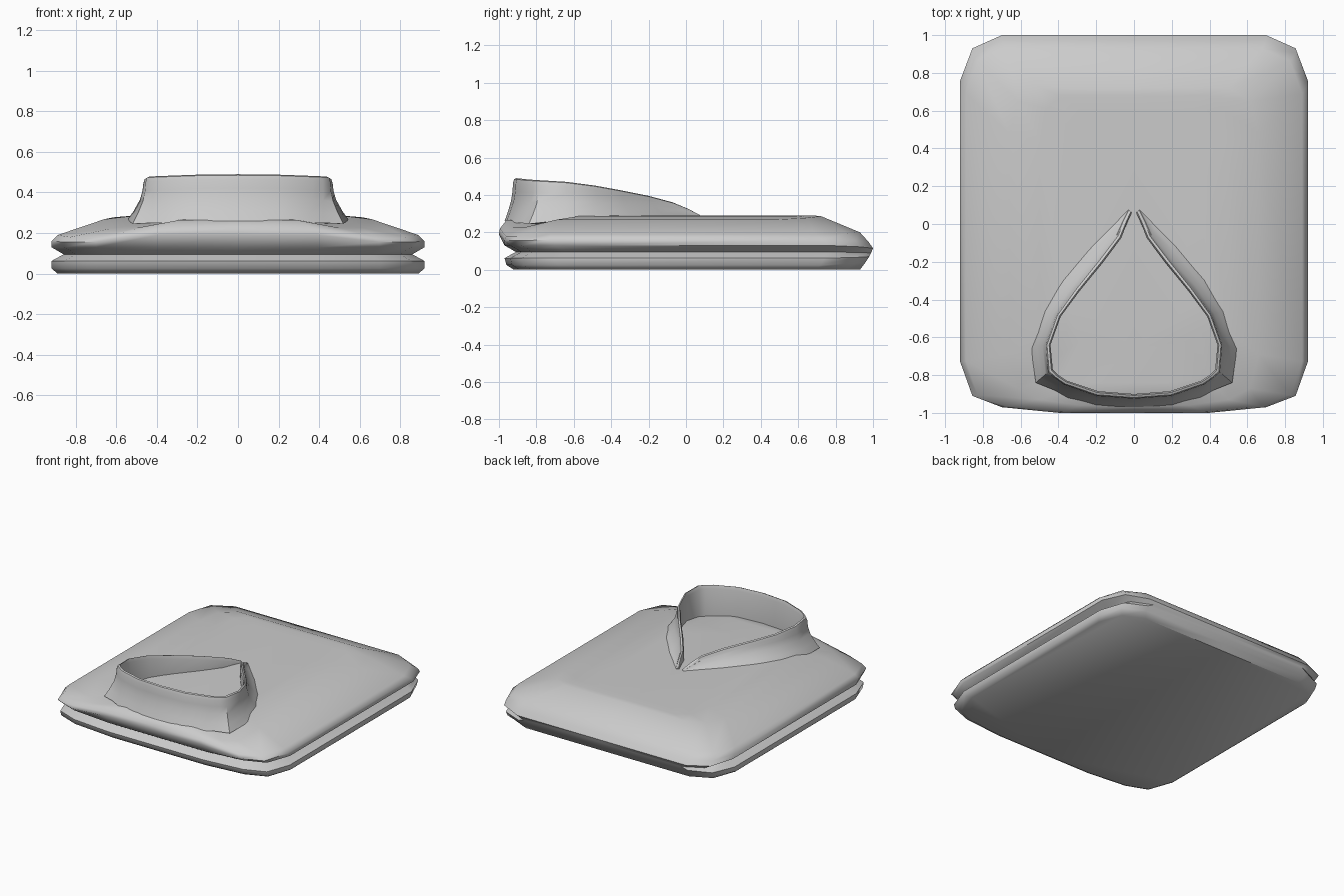
import bpy, bmesh

if "Cube" in bpy.data.objects:
    bpy.data.objects.remove(bpy.data.objects["Cube"])


def finish(name, bm, angle):
    bmesh.ops.remove_doubles(bm, verts=bm.verts, dist=1e-5)
    bmesh.ops.recalc_face_normals(bm, faces=bm.faces)
    mesh = bpy.data.meshes.new(name)
    bm.to_mesh(mesh)
    bm.free()
    ob = bpy.data.objects.new(name, mesh)
    bpy.context.collection.objects.link(ob)
    bpy.ops.object.select_all(action='DESELECT')
    ob.select_set(True)
    bpy.context.view_layer.objects.active = ob
    bpy.ops.object.shade_smooth_by_angle(angle=angle)
    return ob


def bridge(bm, a, b, closed):
    n = len(a)
    for i in range(n if closed else n - 1):
        j = (i + 1) % n
        bm.faces.new((a[i], a[j], b[j], b[i]))


def body_ring(w, f, b, zf, zc, zs, zb):
    """Rounded rectangle: half width, front y, back y, heights at front, front corner, side, back."""
    half = [(0, f, zf), (.43 * w, f, zf), (.76 * w, f + .03, zc), (.93 * w, f + .09, zc),
            (w, f + .27, zs), (w, b - .24, zs), (.93 * w, b - .07, (zs + zb) / 2),
            (.76 * w, b, zb), (0, b, zb)]
    return half + [(-x, y, z) for x, y, z in half[-2:0:-1]]


# Folded body: two soft layers, open at front and sides, joined by the back fold
rings = [
    (.89, -.92, .93, 0, 0, 0, 0),
    (.92, -.96, .96, .025, .025, .025, .04),
    (.92, -.97, .98, .062, .062, .062, .07),
    (.86, -.91, .99, .095, .095, .095, .09),
    (.92, -.97, 1.0, .13, .13, .13, .115),
    (.92, -1.0, .975, .19, .155, .16, .15),
    (.89, -.995, .93, .22, .18, .19, .20),
    (.66, -.96, .72, .265, .225, .268, .287),
    (.50, -.84, .68, .268, .25, .287, .29),
    (.38, -.65, .60, .285, .285, .29, .29),
]
bm = bmesh.new()
loops = [[bm.verts.new(p) for p in body_ring(*r)] for r in rings]
for a, b in zip(loops, loops[1:]):
    bridge(bm, a, b, True)
bm.faces.new(loops[0])
bm.faces.new(loops[-1])
finish("folded_body", bm, 0.9)

# Collar stations: outer base x, y, z / outer rim x, y, z / inner rim x, y
stations = [
    (.00, -.97, .26, .00, -.925, .49, .00, -.90),
    (.20, -.96, .26, .20, -.91, .488, .19, -.885),
    (.35, -.92, .25, .37, -.85, .482, .355, -.83),
    (.42, -.88, .25, .42, -.815, .48, .40, -.80),
    (.52, -.84, .245, .455, -.785, .478, .43, -.77),
    (.545, -.66, .265, .467, -.64, .47, .442, -.64),
    (.48, -.46, .275, .41, -.48, .45, .388, -.49),
    (.38, -.29, .28, .31, -.34, .425, .288, -.355),
    (.22, -.10, .28, .19, -.19, .395, .165, -.205),
    (.12, .00, .28, .09, -.06, .36, .068, -.075),
    (.07, .05, .28, .055, .02, .325, .035, .01),
    (.035, .08, .28, .028, .075, .295, .012, .06),
]


def collar_section(s):
    bx, by, bz, rx, ry, rz, ix, iy = s
    h = rz - bz

    def mix(t, k):
        return (bx + (rx - bx) * t, by + (ry - by) * t, bz + h * k)
    lip = min(.025, h * .3)
    return [(bx, by, bz), mix(.4, .22), mix(.78, .48), mix(.95, .7), (rx, ry, rz - lip),
            (rx * .75 + ix * .25, ry * .75 + iy * .25, rz - lip * .2),
            (rx * .3 + ix * .7, ry * .3 + iy * .7, rz),
            (ix, iy, rz - lip), (ix, iy, bz)]


# Standing collar, open at the pointed end
path = [(-s[0], *s[1:3], -s[3], *s[4:6], -s[6], s[7]) for s in stations[:0:-1]] + stations
bm = bmesh.new()
loops = [[bm.verts.new(p) for p in collar_section(s)] for s in path]
for a, b in zip(loops, loops[1:]):
    bridge(bm, a, b, True)
bm.faces.new(loops[0])
bm.faces.new(loops[-1])
finish("collar", bm, 0.8)
